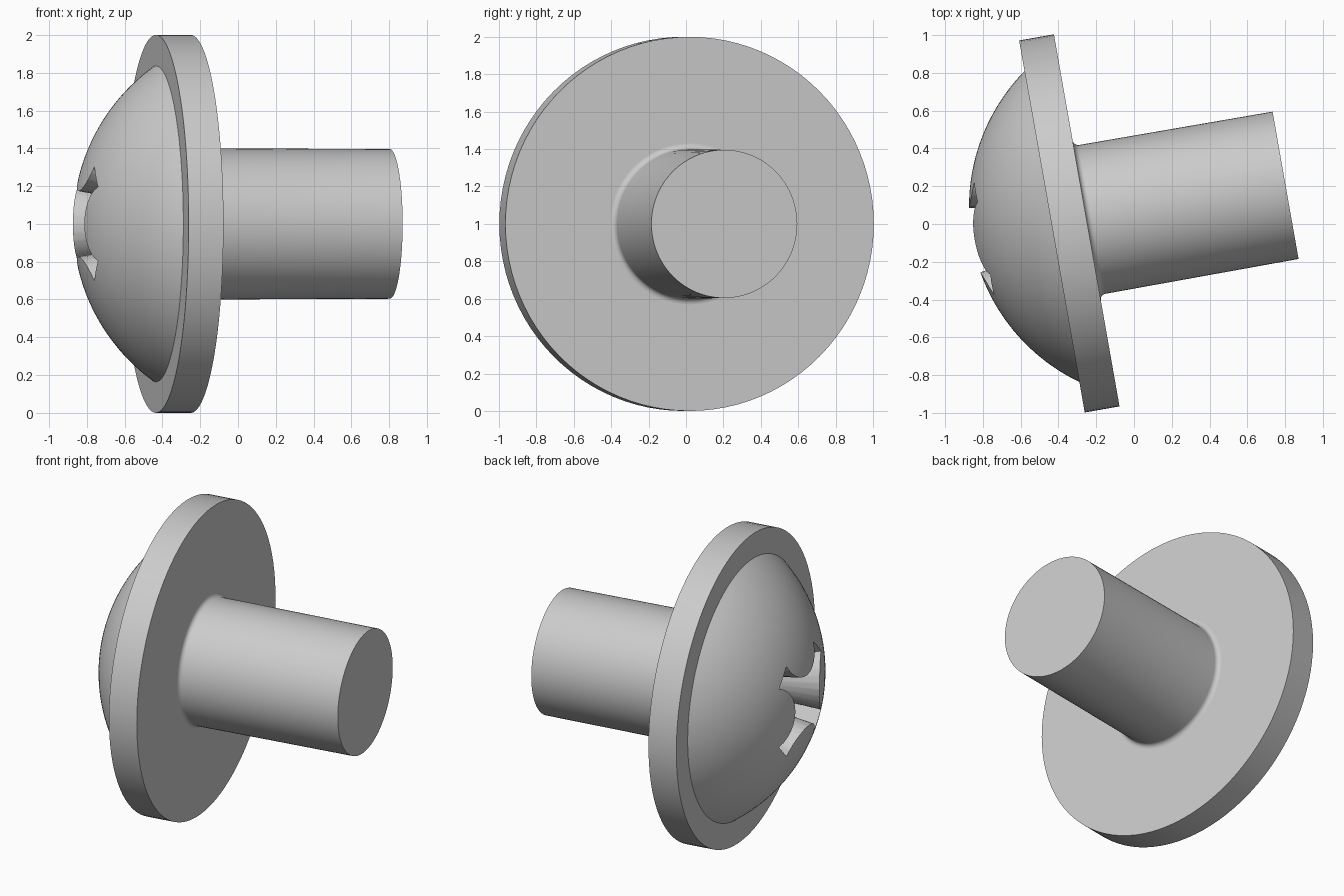
import bpy, bmesh, math
from mathutils import Matrix, Vector

cube = bpy.data.objects.get("Cube")
if cube:
    bpy.data.objects.remove(cube, do_unlink=True)

SEGMENTS = 96
# Common frame: the screw axis is local X, turned slightly about z
FRAME = Matrix.Translation((-0.011, 0.0615, 1.0)) @ Matrix.Rotation(math.radians(10), 4, 'Z')

grey = bpy.data.materials.new("metal grey")
grey.use_nodes = True
grey.diffuse_color = (0.6, 0.6, 0.6, 1)
grey.node_tree.nodes["Principled BSDF"].inputs["Base Color"].default_value = (0.6, 0.6, 0.6, 1)


def make_object(name, bm):
    bmesh.ops.recalc_face_normals(bm, faces=bm.faces)
    mesh = bpy.data.meshes.new(name)
    bm.to_mesh(mesh)
    bm.free()
    mesh.materials.append(grey)
    obj = bpy.data.objects.new(name, mesh)
    bpy.context.collection.objects.link(obj)
    obj.matrix_world = FRAME
    return obj


def loft(name, rings):
    """Skin a list of closed rings and cap both ends."""
    bm = bmesh.new()
    loops = [[bm.verts.new(p) for p in ring] for ring in rings]
    for a, b in zip(loops, loops[1:]):
        for i in range(len(a)):
            j = (i + 1) % len(a)
            bm.faces.new((a[i], a[j], b[j], b[i]))
    bm.faces.new(loops[0])
    bm.faces.new(loops[-1])
    return make_object(name, bm)


def lathe(name, profile):
    """Revolve (distance along axis, radius) pairs about the axis."""
    turns = [2 * math.pi * i / SEGMENTS for i in range(SEGMENTS)]
    return loft(name, [[(u, r * math.cos(t), r * math.sin(t)) for t in turns]
                       for u, r in profile])


def smooth(obj):
    bpy.ops.object.select_all(action='DESELECT')
    obj.select_set(True)
    bpy.context.view_layer.objects.active = obj
    bpy.ops.object.shade_smooth_by_angle(angle=math.radians(30))


# Flange disc
flange = lathe("flange", [(-0.43, 1.0), (-0.243, 1.0)])

# Shank with a small fillet where it meets the flange
fillet = 0.03
profile = [(-0.26, 0.4 + fillet)]
for i in range(7):
    a = math.pi / 2 * i / 6
    profile.append((-0.243 + fillet * (1 - math.cos(a)), 0.4 + fillet * (1 - math.sin(a))))
shank = lathe("shank", profile + [(0.826, 0.396)])

# Domed head: spherical cap
base_r, height = 0.836, 0.43
R = (base_r ** 2 + height ** 2) / (2 * height)
centre = -0.43 - height + R
edge = math.asin(base_r / R)
steps = 24
dome = lathe("domed_head", [(-0.42, base_r)] + [
    (centre - R * math.cos(edge * k / steps), R * math.sin(edge * k / steps))
    for k in range(steps, 0, -1)] + [(centre - R, 0.002)])

# Diagonal cross recess: four rounded lobes between flat-ended arms
lobe_r, tip = 0.212, 0.168
half = math.atan2(0.2, 0.07)
outline = []
for q in range(4):
    turn = Matrix.Rotation(q * math.pi / 2, 2)
    for k in range(13):
        a = half * (k / 6 - 1)
        outline.append(turn @ Vector((tip + lobe_r * (1 - math.cos(a)), lobe_r * math.sin(a))))
cutter = loft("recess_cutter", [[(u, p.x * s, p.y * s) for p in outline]
                                for u, s in ((-0.95, 1.15), (-0.5, 0.65))])
cutter.hide_render = True

cut = dome.modifiers.new("recess", 'BOOLEAN')
cut.operation = 'DIFFERENCE'
cut.solver = 'EXACT'
cut.object = cutter
bpy.context.view_layer.update()
bpy.context.view_layer.objects.active = dome
bpy.ops.object.modifier_apply(modifier=cut.name)
bpy.data.objects.remove(cutter, do_unlink=True)

for part in (flange, shank, dome):
    smooth(part)
